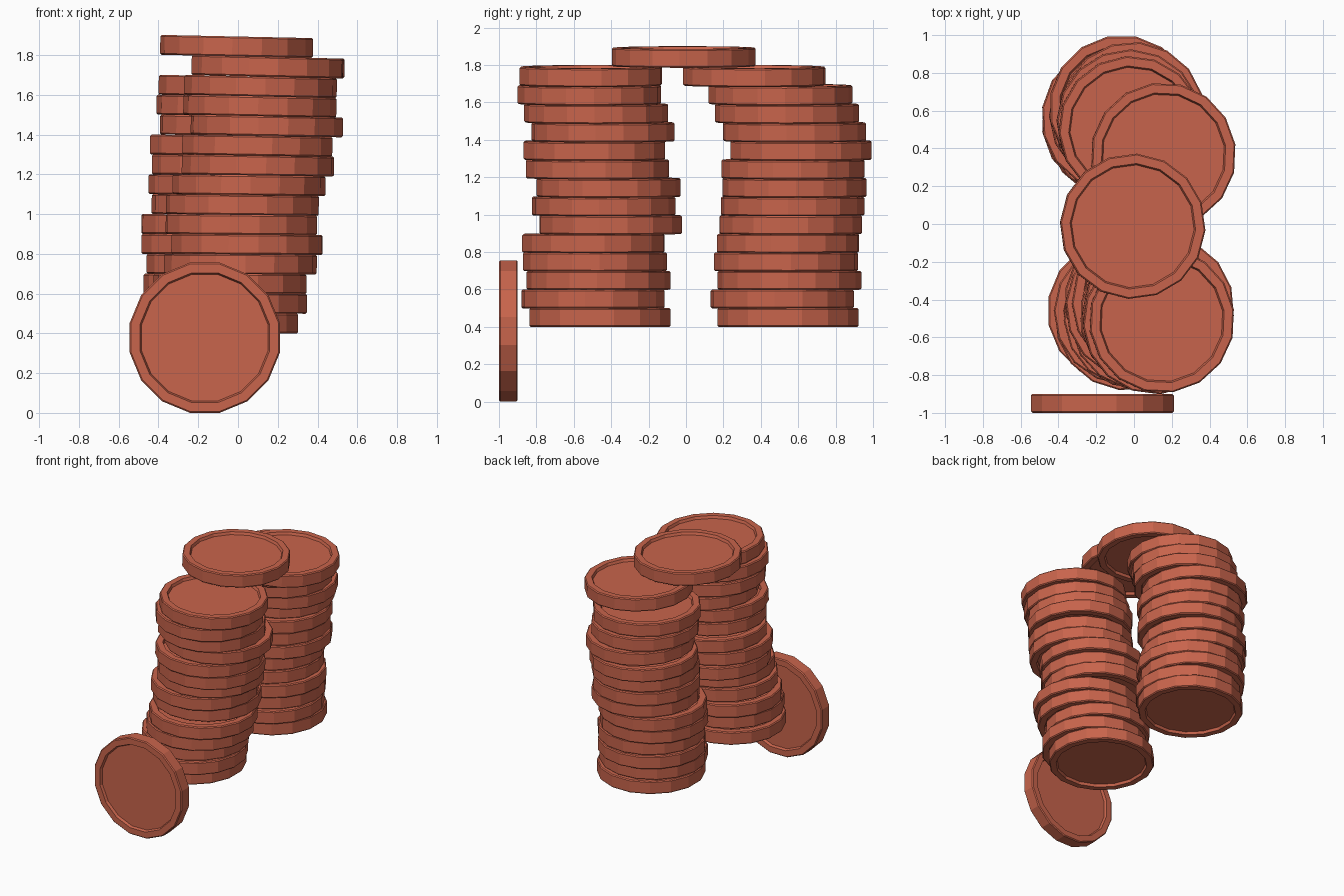
import bpy, math
from mathutils import Matrix

if "Cube" in bpy.data.objects:
    bpy.data.objects.remove(bpy.data.objects["Cube"])

mat = bpy.data.materials.new("copper red")
mat.diffuse_color = (0.58, 0.128, 0.072, 1)
mat.use_nodes = True
mat.node_tree.nodes["Principled BSDF"].inputs["Base Color"].default_value = mat.diffuse_color

N = 16          # sides of each coin
# half profile (radius, height): recessed faces, raised chamfered rim
PROFILE = [(0.325, -0.03), (0.333, -0.05), (0.378, -0.05), (0.385, -0.043),
           (0.385, 0.043), (0.378, 0.05), (0.333, 0.05), (0.325, 0.03)]


def coin_mesh():
    verts, faces = [], []
    for r, z in PROFILE:
        for k in range(N):
            a = 2 * math.pi * (k + 0.5) / N
            verts.append((r * math.cos(a), r * math.sin(a), z))
    for j in range(len(PROFILE) - 1):
        for k in range(N):
            n = (k + 1) % N
            faces.append((j * N + k, j * N + n, (j + 1) * N + n, (j + 1) * N + k))
    faces.append(tuple(reversed(range(N))))
    last = (len(PROFILE) - 1) * N
    faces.append(tuple(range(last, last + N)))
    me = bpy.data.meshes.new("coin")
    me.from_pydata(verts, [], faces)
    me.materials.append(mat)
    return me


COIN = coin_mesh()


def add_coin(name, loc, spin=0, tilt=0, stand=0):
    ob = bpy.data.objects.new(name, COIN)
    ob.matrix_world = (Matrix.Translation(loc)
                       @ Matrix.Rotation(math.radians(stand), 4, 'X')
                       @ Matrix.Rotation(math.radians(tilt), 4, 'Y')
                       @ Matrix.Rotation(math.radians(spin), 4, 'Z'))
    bpy.context.collection.objects.link(ob)


# coin centres (x, y) from the bottom up
front = [(-.075, -.46), (-.035, -.497), (-.04, -.467), (.012, -.487), (.045, -.495),
         (.017, -.403), (.022, -.44), (.055, -.414), (.10, -.473), (.097, -.49),
         (.145, -.443), (.11, -.48), (.113, -.517), (.147, -.51)]
back = [(-.08, .545), (-.08, .515), (-.09, .553), (-.075, .535), (-.105, .545),
        (-.105, .56), (-.05, .57), (-.065, .58), (-.05, .572), (-.065, .615),
        (-.01, .58), (-.025, .54), (-.015, .505), (.155, .364)]

# the two leaning stacks
for name, stack in (("front_stack_coin", front), ("back_stack_coin", back)):
    for i, (x, y) in enumerate(stack):
        add_coin(f"{name}_{i + 1}", (x, y, 0.45 + 0.1 * i - 0.0007 * i),
                 spin=i * 5, tilt=i * 0.11)

# coin bridging both stacks
add_coin("top_coin", (-0.007, -0.012, 1.843), spin=8, tilt=1.2)

# coin standing on its edge in front
add_coin("standing_coin", (-0.167, -0.95, 0.378), stand=90)
